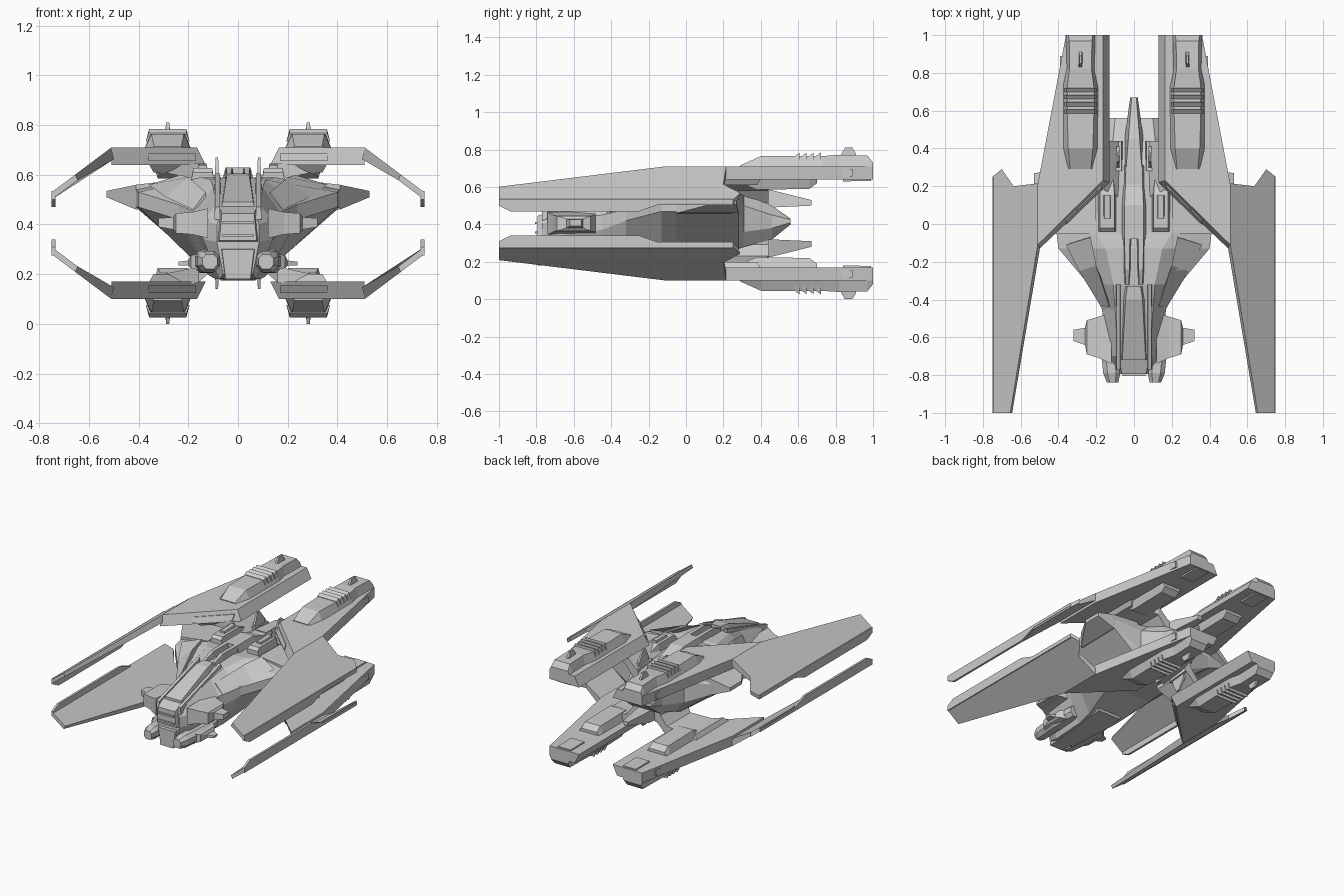
import bpy, bmesh

MID = 0.405  # height of the plane that mirrors upper and lower wings


def loft(name, rings, mirror=""):
    """Skin equal-length rings of points, cap both ends, mirror on the given axes."""
    bm = bmesh.new()
    vs = [[bm.verts.new((x, y, z - MID)) for x, y, z in r] for r in rings]
    n = len(rings[0])
    for a, b in zip(vs, vs[1:]):
        for i in range(n):
            j = (i + 1) % n
            bm.faces.new((a[i], a[j], b[j], b[i]))
    bm.faces.new(vs[0])
    bm.faces.new(vs[-1][::-1])
    bmesh.ops.recalc_face_normals(bm, faces=bm.faces)
    me = bpy.data.meshes.new(name)
    bm.to_mesh(me)
    bm.free()
    ob = bpy.data.objects.new(name, me)
    ob.location.z = MID
    bpy.context.collection.objects.link(ob)
    if mirror:
        m = ob.modifiers.new("Mirror", "MIRROR")
        m.use_axis = ("x" in mirror, False, "z" in mirror)
        m.use_mirror_merge = False
    return ob


def trap(y, cx, wb, wt, z0, z1):
    """Trapezoid cross-section: half widths at the bottom and the top."""
    return [(cx - wb, y, z0), (cx + wb, y, z0), (cx + wt, y, z1), (cx - wt, y, z1)]


def trunk(name, sections, mirror="", cx=0):
    return loft(name, [trap(y, cx, wb, wt, z0, z1) for y, wb, wt, z0, z1 in sections], mirror)


def hull_ring(y, tx, tz, mx, m1, m0, bx, bz):
    half = [(tx, tz), (mx, m1), (mx, m0), (bx, bz)]
    return [(x, y, z) for x, z in half] + [(-x, y, z) for x, z in half[::-1]]


# Main fuselage, nose to tail wedge
loft("fuselage", [hull_ring(*s) for s in [
    (-0.77, .065, .45, .085, .40, .33, .06, .20),
    (-0.70, .085, .48, .14, .42, .34, .075, .18),
    (-0.45, .10, .55, .17, .45, .37, .09, .18),
    (-0.32, .11, .58, .24, .48, .42, .11, .19),
    (-0.13, .15, .59, .40, .53, .47, .15, .24),
    (-0.05, .20, .58, .41, .54, .47, .17, .26),
    (0.28, .15, .57, .40, .53, .46, .15, .27),
    (0.31, .13, .56, .20, .50, .36, .13, .28),
    (0.46, .11, .50, .14, .45, .38, .11, .32),
    (0.56, .10, .43, .13, .425, .41, .10, .40)]])

# Short shoulder wings beside the hull
loft("shoulder_wing", [
    [(.20, -.05, .585), (.20, .28, .58), (.20, .28, .45), (.20, -.05, .45)],
    [(.41, -.05, .56), (.41, .28, .56), (.41, .28, .46), (.41, -.05, .46)],
    [(.53, .14, .535), (.53, .27, .535), (.53, .27, .51), (.53, .14, .51)]], "x")
# Raised ridge along the hull flank
loft("flank_ridge", [
    [(.13, -.44, .53), (.18, -.43, .46), (.12, -.42, .45)],
    [(.20, -.22, .59), (.29, -.25, .51), (.20, -.22, .48)],
    [(.23, -.07, .60), (.36, -.11, .56), (.25, -.07, .50)]], "x")

# Canopy, its rails and the rear pipes
trunk("canopy", [(-.72, .075, .062, .44, .49), (-.40, .06, .045, .54, .60), (-.33, .05, .035, .56, .605)])
trunk("canopy_rail", [(-.77, .012, .010, .42, .47), (-.32, .016, .010, .55, .605)], "x", .083)
trunk("spine_pipe", [(-.32, .014, .008, .57, .60), (-.24, .018, .012, .57, .63), (-.06, .022, .014, .57, .63)], "x", .036)
trunk("dorsal_spine", [(-.08, .065, .05, .57, .63), (.10, .065, .05, .57, .63),
                       (.21, .06, .045, .55, .59), (.31, .06, .045, .54, .59)])

# Nose face with a slot, chin and prongs
trunk("nose_frame", [(-.795, .075, .065, .335, .445), (-.70, .10, .08, .32, .48)])
for z0, z1 in ((.35, .362), (.402, .414)):
    trunk("nose_slot_lip", [(-.806, .062, .062, z0, z1), (-.78, .062, .062, z0, z1)])
trunk("chin", [(-.79, .05, .065, .18, .30), (-.50, .07, .10, .175, .33), (-.25, .09, .13, .19, .33)])


def hexa(y, cx, cz, w, h):
    return [(cx + a * w, y, cz + b * h) for a, b in
            ((-1, -.4), (-.5, -1), (.5, -1), (1, -.4), (1, .5), (.5, 1), (-.5, 1), (-1, .5))]


loft("nose_prong", [hexa(-.84, .113, .25, .03, .03), hexa(-.79, .118, .25, .045, .043),
                    hexa(-.62, .13, .25, .05, .045), hexa(-.45, .12, .26, .04, .04)], "x")


# Side pods on the nose, lofted outward
def pod_ring(x, y0, y1, z0, z1):
    return [(x, y0, z0), (x, y1, z0), (x, y1, z1), (x, y0, z1)]


loft("side_pod", [pod_ring(.12, -.74, -.47, .345, .465), pod_ring(.185, -.71, -.49, .36, .45),
                  pod_ring(.25, -.69, -.51, .365, .445), pod_ring(.26, -.64, -.55, .38, .43),
                  pod_ring(.32, -.62, -.56, .39, .425)], "x")
loft("lower_pod", [pod_ring(.15, -.72, -.50, .215, .285), pod_ring(.19, -.69, -.53, .225, .275),
                   pod_ring(.20, -.63, -.56, .235, .255), pod_ring(.24, -.61, -.57, .235, .25)], "x")

# Intake boxes on the shoulders
trunk("shoulder_intake", [(-.04, .05, .04, .56, .61), (-.02, .05, .038, .56, .628),
                          (.16, .05, .038, .56, .628), (.26, .045, .03, .54, .59)], "x", .142)
trunk("intake_hatch", [(.03, .02, .015, .62, .64), (.15, .02, .015, .62, .645)], "x", .142)

# Tail spikes and antenna fins, above and below
trunk("tail_spike", [(.25, .055, .045, .50, .595), (.45, .05, .03, .49, .585), (.67, .02, .012, .50, .53)], "z")
trunk("antenna_fin", [(.30, .012, .008, .50, .60), (.33, .010, .005, .50, .67),
                      (.36, .010, .005, .50, .67), (.41, .012, .008, .50, .60)], "xz", .085)
trunk("fin_base", [(.28, .03, .02, .50, .585), (.44, .028, .018, .48, .57)], "xz", .085)

# Pylons that carry the wings
loft("wing_pylon", [pod_ring(.08, .14, .44, .48, .57), pod_ring(.16, .18, .44, .58, .645),
                    pod_ring(.30, .12, .40, .61, .66)], "xz")

# Inner wing: flat slab with bevelled inner and leading edges
top = [(.165, 1), (.36, 1), (.51, .21), (.51, -.11), (.165, .23)]
low = [(.13, 1), (.36, 1), (.51, .21), (.51, -.14), (.13, .22)]
loft("inner_wing", [[(x, y, .71) for x, y in top], [(x, y, .64) for x, y in low]], "xz")


# Outer wing: sloping blade that reaches forward
def slope(x, drop):
    return .71 - .75 * (x - .51) - drop


top = [(.51, -.11), (.655, -1), (.75, -1), (.75, .25), (.70, .29), (.637, .2), (.51, .215)]
low = [(.50, -.14), (.645, -1), (.745, -1), (.745, .25), (.70, .28), (.637, .2), (.50, .215)]
loft("outer_wing", [[(x, y, slope(x, 0)) for x, y in top],
                    [(x, y, slope(x, .055 if x < .6 else .03)) for x, y in low]], "xz")
edge = [(-1, .535), (.25, .535), (.25, .515), (-.12, .515), (-.25, .47), (-.94, .47), (-1, .50)]
loft("wing_tip_fin", [[(x, y, z) for y, z in edge] for x in (.735, .75)], "xz")

# Intake under the leading edge: frame plus inner lip
loft("wing_intake", [
    [(.16, .21, .645), (.36, .03, .645), (.34, .07, .61), (.20, .21, .61)],
    [(.16, .40, .645), (.36, .40, .645), (.34, .38, .61), (.20, .38, .61)]], "xz")
loft("leading_edge_lip", [
    [(.17, .18, .655), (.17, .20, .685), (.17, .24, .685), (.17, .24, .655)],
    [(.36, -.005, .655), (.36, .015, .685), (.36, .06, .685), (.36, .06, .655)]], "xz")

# Engine housings on the wings
EX = .283
trunk("engine_housing", [(.29, .07, .055, .70, .715), (.40, .095, .065, .70, .765), (.57, .095, .07, .70, .765),
                         (.73, .095, .07, .70, .765), (.82, .075, .058, .70, .772),
                         (.97, .08, .06, .70, .768), (1.0, .08, .065, .70, .73)], "xz", EX)
for i in range(4):
    y = .585 + i * .038
    trunk("engine_vent", [(y, .088, .075, .735, .768), (y + .022, .088, .075, .735, .784)], "xz", EX)
trunk("engine_fin", [(.83, .012, .008, .76, .775), (.85, .010, .006, .76, .81),
                     (.89, .010, .006, .76, .81), (.91, .012, .008, .76, .775)], "xz", EX)
trunk("engine_underside", [(.33, .05, .07, .605, .65), (.38, .06, .08, .585, .65),
                           (.66, .06, .08, .59, .65), (.70, .06, .08, .62, .65)], "xz", EX - .02)
trunk("exhaust_block", [(.84, .05, .06, .63, .70), (.99, .05, .06, .632, .70)], "xz", EX - .03)
trunk("boom_side_plate", [(.83, .012, .012, .655, .695), (.89, .012, .012, .655, .695)], "xz", .38)
